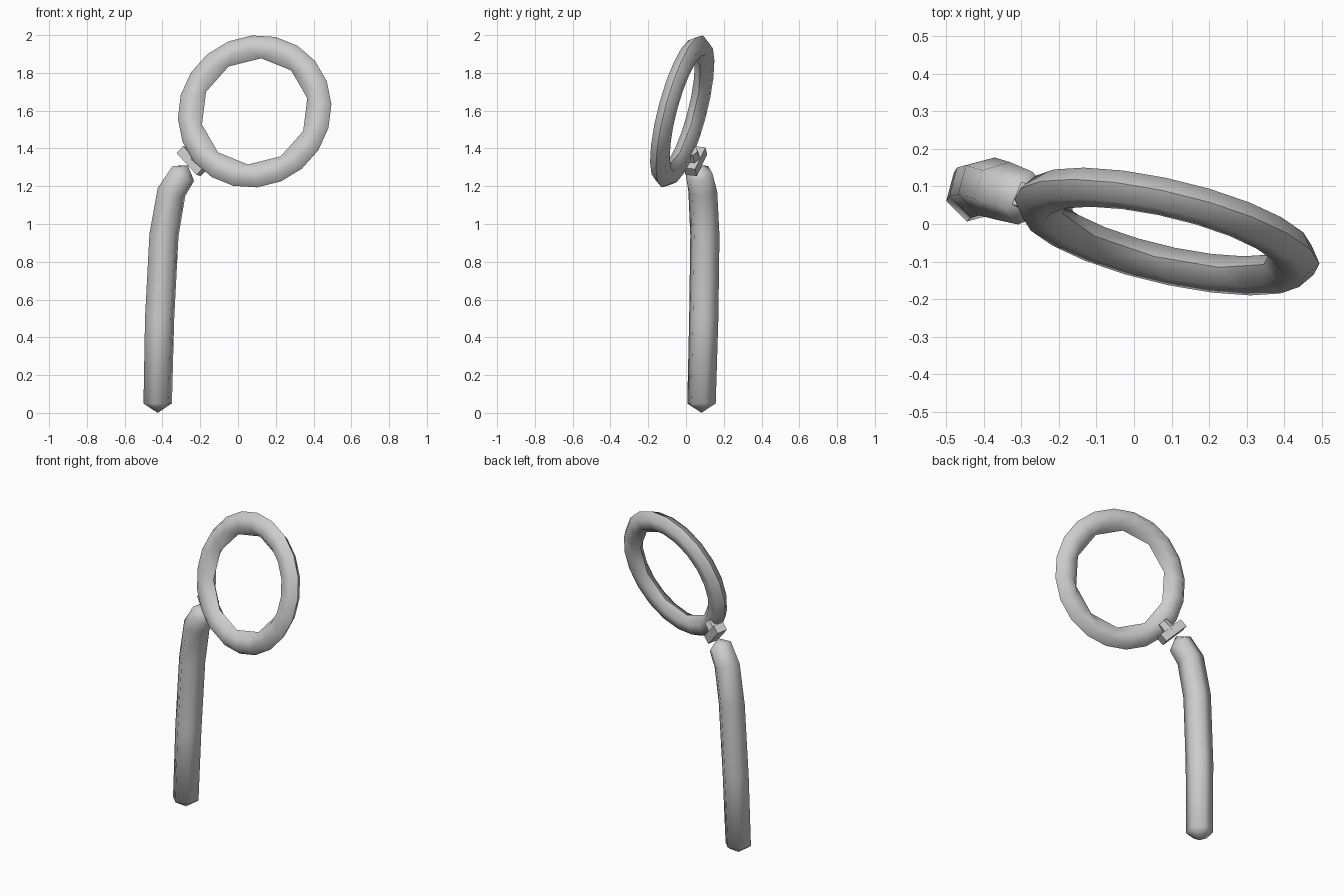
import bpy, bmesh, math
from mathutils import Vector, Matrix

cube = bpy.data.objects.get("Cube")
if cube:
    bpy.data.objects.remove(cube, do_unlink=True)

grey = bpy.data.materials.new("light grey")
grey.use_nodes = True
grey.diffuse_color = (0.6, 0.6, 0.6, 1)
grey.node_tree.nodes["Principled BSDF"].inputs["Base Color"].default_value = (0.6, 0.6, 0.6, 1)


def finish(name, bm, angle):
    bmesh.ops.remove_doubles(bm, verts=bm.verts, dist=0.0005)
    bmesh.ops.recalc_face_normals(bm, faces=bm.faces)
    mesh = bpy.data.meshes.new(name)
    bm.to_mesh(mesh)
    bm.free()
    mesh.materials.append(grey)
    ob = bpy.data.objects.new(name, mesh)
    bpy.context.collection.objects.link(ob)
    bpy.ops.object.select_all(action='DESELECT')
    ob.select_set(True)
    bpy.context.view_layer.objects.active = ob
    bpy.ops.object.shade_smooth_by_angle(angle=math.radians(angle))
    return ob


def bridge(bm, a, b):
    n = len(a)
    for i in range(n):
        bm.faces.new((a[i], a[(i + 1) % n], b[(i + 1) % n], b[i]))


# Tilted, slightly flattened ring: 20 outer segments, inner edge merged in pairs to 10
normal = Vector((-0.235, -1, 0.265)).normalized()
u = (Vector((1, 0, 0)) - normal * normal.x).normalized()
v = u.cross(normal)
if v.z < 0:
    v = -v
centre = Vector((0.088, -0.02, 1.596))
R, WIDE, THICK, SEG, SIDES = 0.354, 0.063, 0.051, 20, 6
bm = bmesh.new()
loops = []
for i in range(SEG):
    loop = []
    for k in range(SIDES):
        phi = math.tau * k / SIDES
        step = i // 2 * 2 + 0.5 if k == SIDES // 2 else i
        t = math.radians(2 + 18 * step)
        out = u * math.cos(t) + v * math.sin(t)
        loop.append(bm.verts.new(centre + out * (R + WIDE * math.cos(phi)) + normal * THICK * math.sin(phi)))
    loops.append(loop)
for i in range(SEG):
    bridge(bm, loops[i], loops[(i + 1) % SEG])
finish("ring", bm, 70)

# Six-sided handle that bends toward the ring: centre, axis, radius
sections = [
    ((-0.425, 0.082, 0.05), (0, 0, 1), 0.078),
    ((-0.415, 0.094, 0.50), (0.02, 0.01, 1), 0.080),
    ((-0.392, 0.100, 0.94), (0.10, -0.02, 1), 0.080),
    ((-0.352, 0.089, 1.17), (0.33, -0.12, 1), 0.079),
    ((-0.290, 0.069, 1.267), (0.62, -0.20, 0.80), 0.073),
]
bm = bmesh.new()
loops = []
for pos, axis, rad in sections:
    turn = Vector((0, 0, 1)).rotation_difference(Vector(axis))
    loops.append([bm.verts.new(Vector(pos) + turn @ Vector(
        (rad * math.cos(math.radians(15 + 60 * k)), rad * math.sin(math.radians(15 + 60 * k)), 0)))
        for k in range(6)])
for a, b in zip(loops, loops[1:]):
    bridge(bm, a, b)
for loop, tip in ((loops[0], (-0.425, 0.082, 0)), (loops[-1], (-0.266, 0.060, 1.310))):
    point = bm.verts.new(tip)
    for k in range(6):
        bm.faces.new((loop[k], loop[(k + 1) % 6], point))
finish("handle", bm, 70)

# Clamp bar between handle and ring
along = Vector((0.105, -0.055, -0.115)).normalized()
up = Vector((0.7, -0.2, 0.65))
up = (up - along * up.dot(along)).normalized()
side = up.cross(along)
frame = Matrix((along, side, up)).transposed().to_4x4()
bm = bmesh.new()
bmesh.ops.create_cube(bm, size=1, matrix=Matrix.Translation((-0.243, 0.05, 1.333)) @ frame
                      @ Matrix.Diagonal((0.165, 0.065, 0.052, 1)))
finish("clamp_bar", bm, 30)

# Short peg joining bar and ring
bm = bmesh.new()
bmesh.ops.create_cone(bm, cap_ends=True, segments=6, radius1=0.04, radius2=0.035, depth=0.07,
                      matrix=Matrix.Translation((-0.212, 0.035, 1.362)) @ frame)
finish("clamp_peg", bm, 50)
